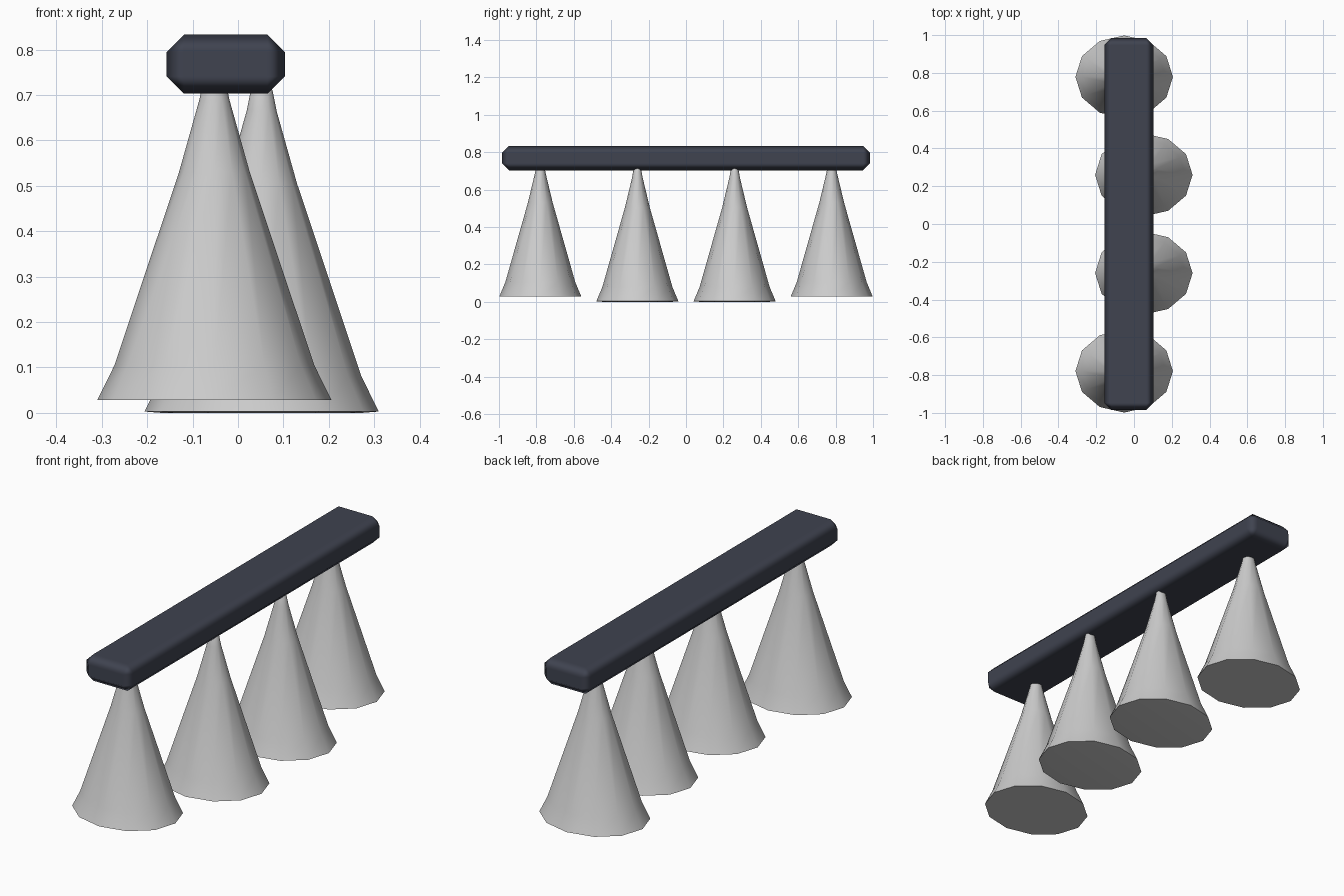
import bpy, bmesh
from math import cos, sin, pi, radians

if "Cube" in bpy.data.objects:
    bpy.data.objects.remove(bpy.data.objects["Cube"])

SIDES = 12
RX, RY = 1.0, 0.85          # the cones are slightly narrower along y


def activate(ob):
    bpy.ops.object.select_all(action='DESELECT')
    ob.select_set(True)
    bpy.context.view_layer.objects.active = ob


def cone(name, x, y, drop, rim):
    """Flared twelve-sided cone lofted through (radius, z) rings."""
    profile = [(0.258, 0.028), (0.22, 0.105), (0.078, 0.53),
               (0.033, 0.69), (0.024, 0.735), (0.012, 0.755)]
    profile = [(r, z - drop) for r, z in profile]
    if rim:                  # thin base disc under the flare
        profile.insert(0, (0.22, 0.0))
    bm = bmesh.new()
    rings = [[bm.verts.new((r * RX * cos(2 * pi * i / SIDES),
                            r * RY * sin(2 * pi * i / SIDES), z))
              for i in range(SIDES)] for r, z in profile]
    for a, b in zip(rings, rings[1:]):
        for i in range(SIDES):
            j = (i + 1) % SIDES
            bm.faces.new((a[i], a[j], b[j], b[i]))
    bm.faces.new(rings[0][::-1])
    bm.faces.new(rings[-1])
    bmesh.ops.recalc_face_normals(bm, faces=bm.faces)
    me = bpy.data.meshes.new(name)
    bm.to_mesh(me)
    bm.free()
    ob = bpy.data.objects.new(name, me)
    bpy.context.collection.objects.link(ob)
    ob.location = (x, y, 0)
    activate(ob)
    bpy.ops.object.shade_smooth_by_angle(angle=radians(40))


# Staggered cones: outer pair higher and left, inner pair lower and right
for side, label in ((-1, "front"), (1, "back")):
    cone(f"outer_cone_{label}", -0.052, side * 0.779, 0.0, False)
    cone(f"inner_cone_{label}", 0.052, side * 0.26, 0.025, True)

# Chamfered bar across the top
bpy.ops.mesh.primitive_cube_add(size=1, location=(-0.027, 0, 0.768))
bar = bpy.context.object
bar.name = "top_bar"
bar.scale = (0.26, 1.97, 0.13)
bpy.ops.object.transform_apply(location=False, rotation=False, scale=True)
bev = bar.modifiers.new("chamfer", 'BEVEL')
bev.width = 0.038
bev.segments = 1
bev.harden_normals = True
bpy.ops.object.shade_smooth()
dark = bpy.data.materials.new("dark_slate")
dark.diffuse_color = (0.05, 0.056, 0.08, 1)
dark.use_nodes = True
dark.node_tree.nodes["Principled BSDF"].inputs["Base Color"].default_value = dark.diffuse_color
bar.data.materials.append(dark)
